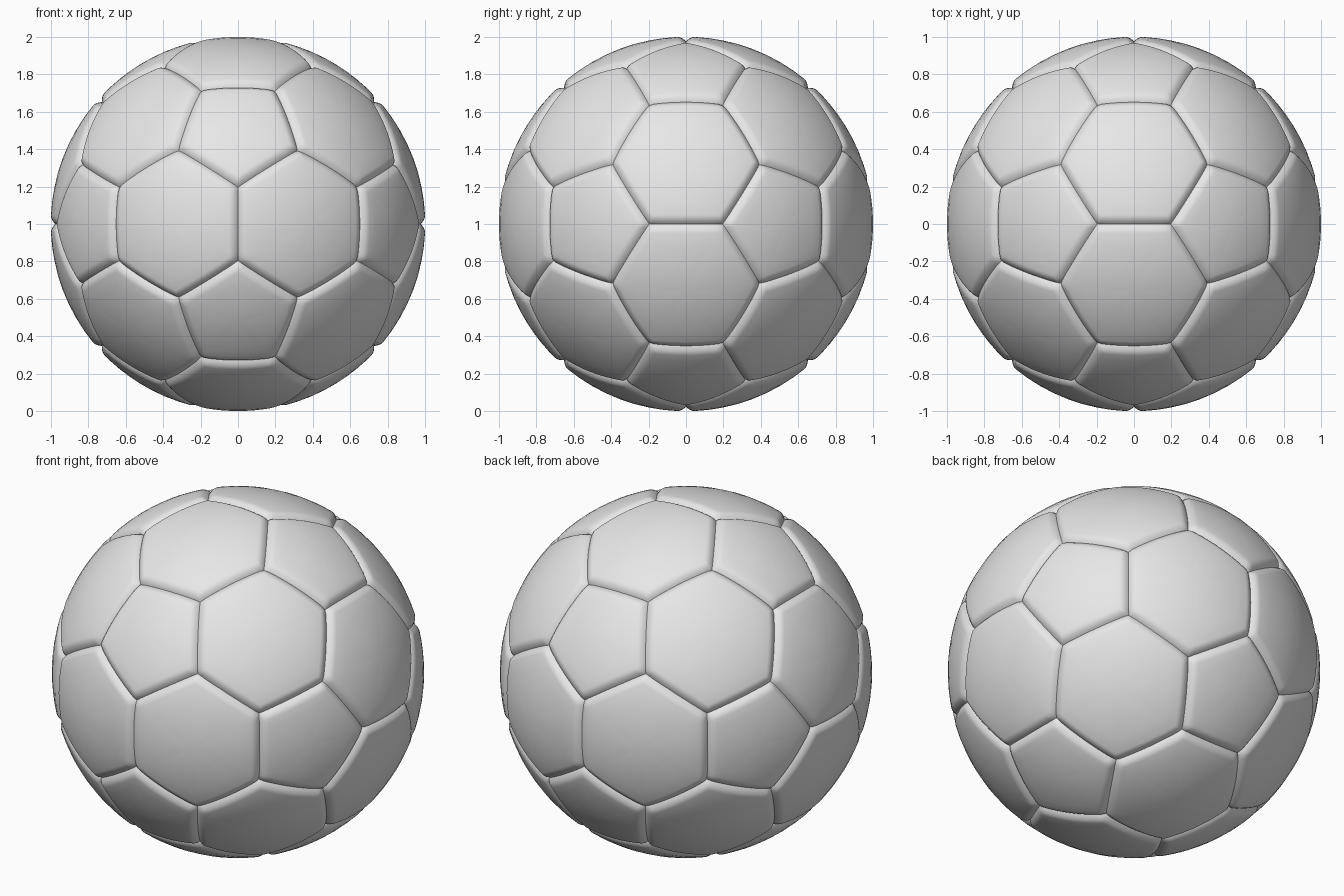
import bpy, bmesh, math
from mathutils import Vector

cube = bpy.data.objects.get("Cube")
if cube:
    bpy.data.objects.remove(cube, do_unlink=True)

RADIUS = 1.001
SEAM_DEPTH, SEAM_WIDTH = 0.024, 0.05
CORNER_DEPTH, CORNER_WIDTH = 0.008, 0.04
SIDE_STEPS = 16
SEAM_OFFSETS = (0, 0.004, 0.01, 0.018, 0.028, 0.038, 0.05)
INNER_RINGS = (0.66, 0.44, 0.22)

# Icosahedron corners, with edges cut at thirds to get the 32-panel cage
phi = (1 + math.sqrt(5)) / 2
ico = []
for a in (-1, 1):
    for b in (-phi, phi):
        ico += [Vector((0, b, a)), Vector((b, a, 0)), Vector((a, 0, b))]
cage = bmesh.new()
for p in ico:
    for q in ico:
        if 1.9 < (p - q).length < 2.1:
            cage.verts.new(((2 * p + q) / 3).normalized())
bmesh.ops.convex_hull(cage, input=cage.verts[:])
bmesh.ops.dissolve_limit(cage, angle_limit=0.05, verts=cage.verts[:], edges=cage.edges[:])


def falloff(distance, width):
    return max(0, 1 - distance / width) ** 2


def puffed(point, seam_distance, corners):
    """Push a point out to the ball, sinking it near seams and corners."""
    direction = point.normalized()
    nearest = min((direction - c).length for c in corners)
    sink = SEAM_DEPTH * falloff(seam_distance, SEAM_WIDTH)
    sink += CORNER_DEPTH * falloff(nearest, CORNER_WIDTH)
    return direction * (RADIUS - sink)


def add_panel(bm, corners):
    """One stitched panel made of concentric rings around its centre."""
    count = len(corners)
    centre = sum(corners, Vector()) / count
    apothem = ((corners[0] + corners[1]) / 2 - centre).length
    outline = [corners[i].lerp(corners[(i + 1) % count], k / SIDE_STEPS)
               for i in range(count) for k in range(SIDE_STEPS)]
    scales = [1 - d / apothem for d in SEAM_OFFSETS] + list(INNER_RINGS)
    rings = [[bm.verts.new(puffed(centre.lerp(p, t), (1 - t) * apothem, corners))
              for p in outline] for t in scales]
    hub = bm.verts.new(puffed(centre, apothem, corners))
    total = len(outline)
    for outer, inner in zip(rings, rings[1:]):
        for i in range(total):
            j = (i + 1) % total
            bm.faces.new((outer[i], outer[j], inner[j], inner[i]))
    for i in range(total):
        bm.faces.new((rings[-1][i], rings[-1][(i + 1) % total], hub))


# Build every panel and weld them along the seams
ball = bmesh.new()
for face in cage.faces:
    add_panel(ball, [v.co.copy() for v in face.verts])
bmesh.ops.remove_doubles(ball, verts=ball.verts[:], dist=0.0005)
bmesh.ops.recalc_face_normals(ball, faces=ball.faces[:])
bmesh.ops.translate(ball, verts=ball.verts[:], vec=(0, 0, 1))
mesh = bpy.data.meshes.new("ball_panels")
ball.to_mesh(mesh)
ball.free()
cage.free()

# Plain grey material
grey = bpy.data.materials.new("light grey")
grey.use_nodes = True
colour = (0.8, 0.8, 0.8, 1)
grey.diffuse_color = colour
for node in grey.node_tree.nodes:
    if node.type == 'BSDF_PRINCIPLED':
        node.inputs["Base Color"].default_value = colour
mesh.materials.append(grey)

obj = bpy.data.objects.new("ball_panels", mesh)
bpy.context.collection.objects.link(obj)
bpy.ops.object.select_all(action='DESELECT')
obj.select_set(True)
bpy.context.view_layer.objects.active = obj
bpy.ops.object.shade_smooth_by_angle(angle=math.radians(60))
